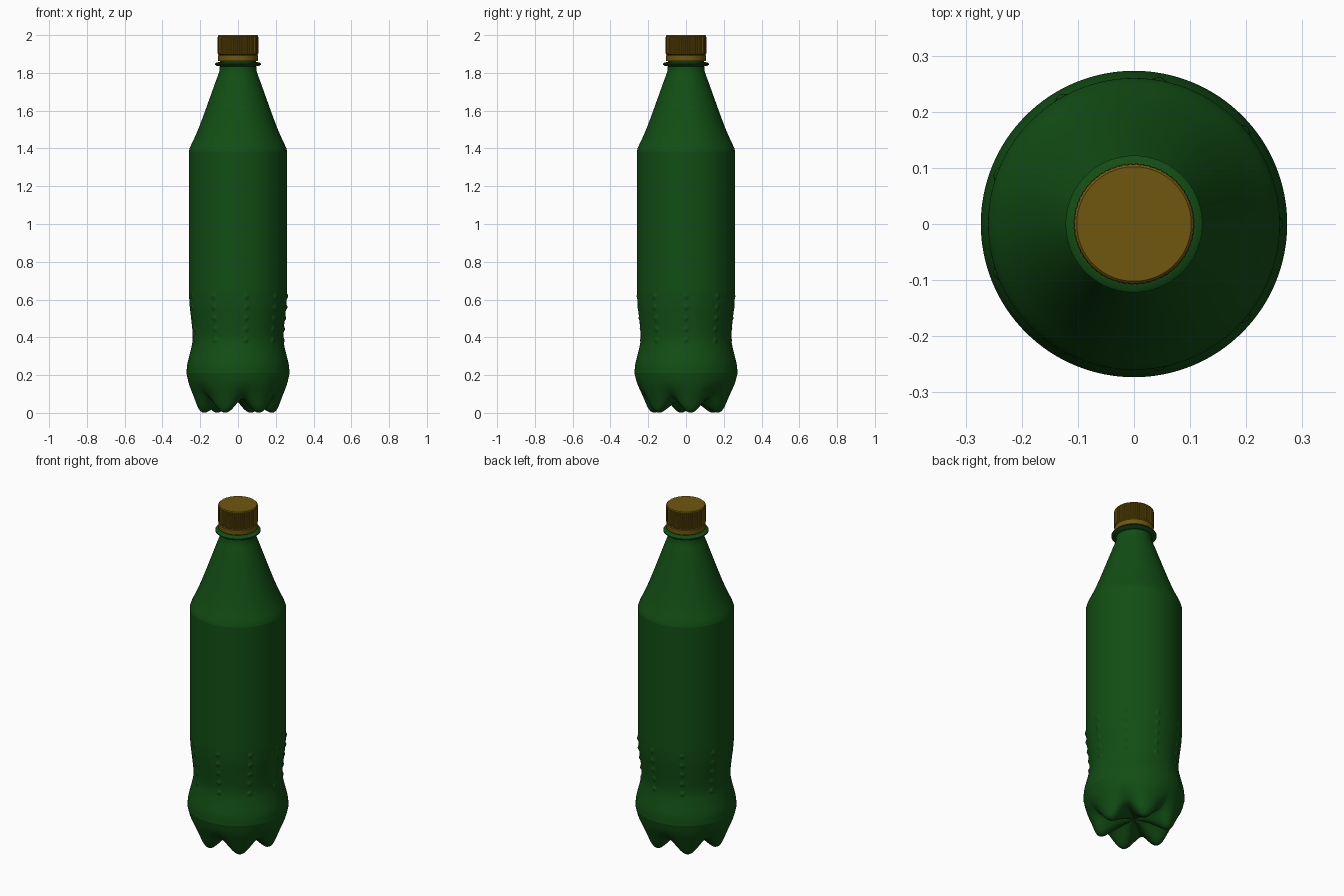
import bpy, bmesh, math
from mathutils import Vector

cube = bpy.data.objects.get("Cube")
if cube:
    bpy.data.objects.remove(cube, do_unlink=True)

FEET, FOOT_TURN = 6, math.radians(8)
COLUMNS, ROWS, ROW_LOW, ROW_STEP = 9, 5, 0.385, 0.058


def material(name, rgb):
    m = bpy.data.materials.new(name)
    m.use_nodes = True
    m.diffuse_color = (*rgb, 1)
    m.node_tree.nodes["Principled BSDF"].inputs["Base Color"].default_value = (*rgb, 1)
    return m


green = material("bottle green", (0.006, 0.075, 0.007))
gold = material("cap gold", (0.16, 0.095, 0.004))


def smooth_path(points, steps):
    """Catmull-Rom curve through profile points."""
    pts = [Vector(p) for p in points]
    pts = [2 * pts[0] - pts[1]] + pts + [2 * pts[-1] - pts[-2]]
    out = []
    for a, b, c, d in zip(pts, pts[1:], pts[2:], pts[3:]):
        for i in range(steps):
            t = i / steps
            out.append(0.5 * (2 * b + (c - a) * t + (2 * a - 5 * b + 4 * c - d) * t * t
                              + (3 * b - a - 3 * c + d) * t ** 3))
    return out + [pts[-2]]


def revolve(name, rows, segs, shape, mat, angle=35):
    """Skin rings of points; shape(row, angle) gives radius and height."""
    bm = bmesh.new()
    rings = []
    for row in rows:
        ring = []
        for i in range(segs):
            a = math.tau * i / segs
            r, z = shape(row, a)
            ring.append(bm.verts.new((r * math.cos(a), r * math.sin(a), z)))
        rings.append(ring)
    for low, high in zip(rings, rings[1:]):
        for i in range(segs):
            j = (i + 1) % segs
            bm.faces.new((low[i], low[j], high[j], high[i]))
    bmesh.ops.remove_doubles(bm, verts=bm.verts, dist=0.00005)
    for ring in (rings[0], rings[-1]):
        if ring[0].is_valid and ring[1].is_valid:
            bm.faces.new(ring)
    bmesh.ops.recalc_face_normals(bm, faces=bm.faces)
    mesh = bpy.data.meshes.new(name)
    bm.to_mesh(mesh)
    bm.free()
    mesh.materials.append(mat)
    obj = bpy.data.objects.new(name, mesh)
    bpy.context.collection.objects.link(obj)
    bpy.ops.object.select_all(action="DESELECT")
    obj.select_set(True)
    bpy.context.view_layer.objects.active = obj
    bpy.ops.object.shade_smooth_by_angle(angle=math.radians(angle))
    return obj


# Lobed base: blend between a foot profile and a groove profile
foot = smooth_path([(0, .08), (.07, .06), (.13, .025), (.165, .005), (.188, .002),
                    (.21, .022), (.235, .085), (.259, .15), (.273, .21)], 5)
groove = smooth_path([(0, .08), (.06, .078), (.11, .074), (.15, .073), (.18, .078),
                      (.205, .09), (.235, .12), (.259, .16), (.273, .21)], 5)


def base_shape(row, a):
    w = (0.5 + 0.5 * math.cos(FEET * (a - FOOT_TURN))) ** 0.8
    return groove[row].lerp(foot[row], w)


revolve("base_feet", range(len(foot)), 240, base_shape, green, 60)

# Waist with grip bumps, arranged in columns
waist = smooth_path([(.273, .21), (.268, .26), (.252, .325), (.241, .38), (.241, .43),
                     (.248, .5), (.256, .57), (.26, .64)], 9)


def waist_shape(p, a):
    pitch = math.tau / COLUMNS
    across = ((a + pitch / 2) % pitch - pitch / 2) * p.x
    row = min(max(round((p.y - ROW_LOW) / ROW_STEP), 0), ROWS - 1)
    up = p.y - ROW_LOW - row * ROW_STEP
    bump = max(0, 1 - (across ** 2 + up ** 2) / 0.016 ** 2)
    return p.x + 0.007 * bump ** 1.5, p.y


revolve("grip_waist", waist, 288, waist_shape, green, 60)

# Straight wall, tapering shoulder and neck
plain = lambda p, a: (p[0], p[1])
revolve("body_wall", [(.26, .64), (.26, 1.385)], 96, plain, green)
shoulder = smooth_path([(.26, 1.385), (.252, 1.41), (.222, 1.475), (.19, 1.555), (.152, 1.66),
                        (.118, 1.755), (.1, 1.805), (.096, 1.84)], 4)
revolve("shoulder", shoulder, 96, plain, green, 25)
revolve("neck_collar", [(.096, 1.835), (.114, 1.838), (.122, 1.844), (.122, 1.849),
                        (.114, 1.855), (.096, 1.858), (.092, 1.88)], 96, plain, green)

# Cap: plain tamper ring below a ribbed cap
revolve("tamper_ring", [(.1, 1.862), (.106, 1.864), (.106, 1.892), (.1, 1.896)], 96, plain, gold)
RIBS = 60


def rib_shape(p, a):
    inset = 0.004 if round(a / math.tau * RIBS * 4) % 4 < 2 else 0
    return p[0] - inset * p[2], p[1]


revolve("ribbed_cap", [(.1, 1.894, 0), (.107, 1.9, 0), (.108, 1.906, 1), (.108, 1.988, 1),
                       (.106, 1.996, 0), (.102, 2, 0)], RIBS * 4, rib_shape, gold, 30)
